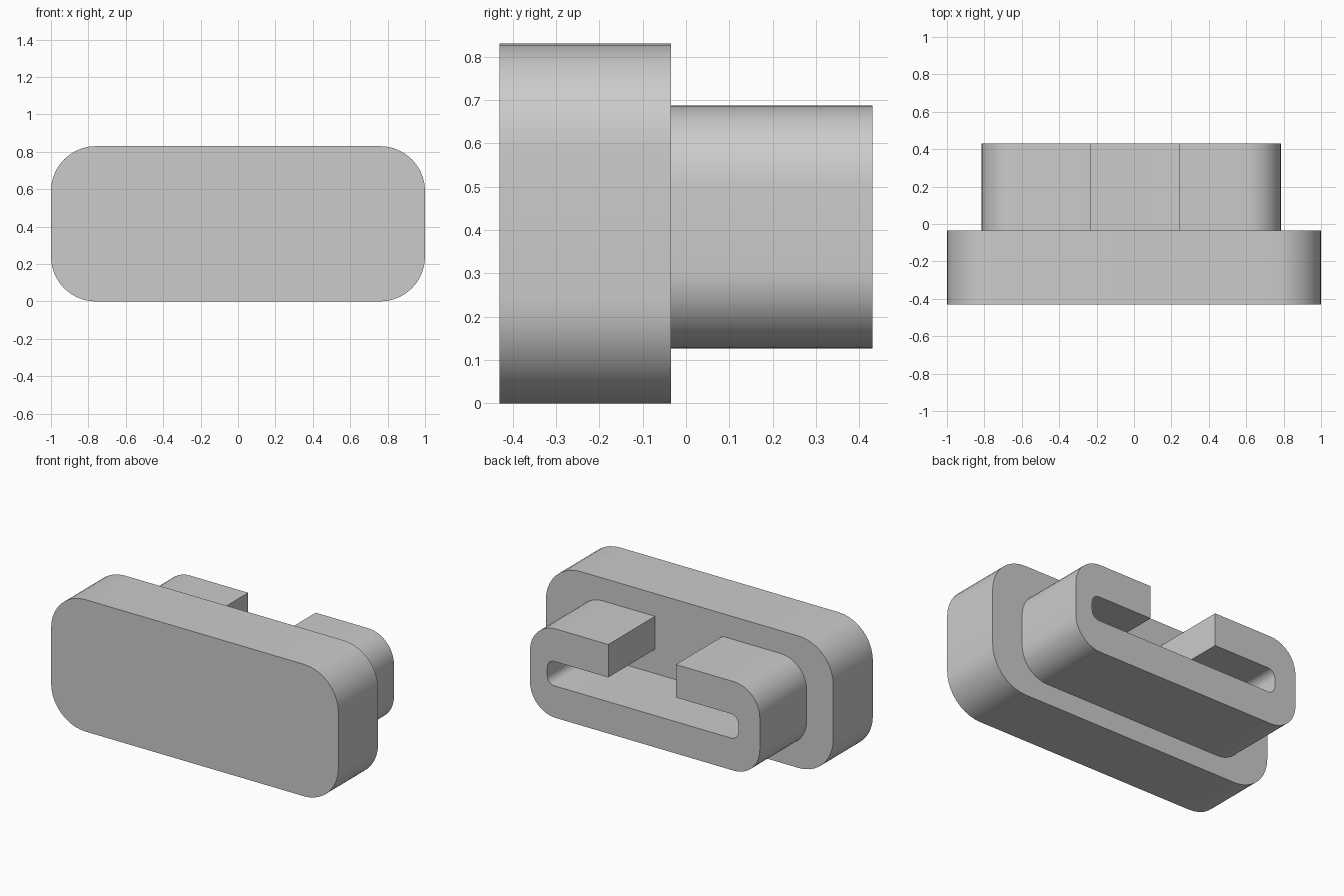
import bpy, bmesh, math
from mathutils import Vector

cube = bpy.data.objects.get("Cube")
if cube:
    bpy.data.objects.remove(cube, do_unlink=True)

grey = bpy.data.materials.new("plain grey")
grey.use_nodes = True
colour = (0.6, 0.6, 0.6, 1)
grey.diffuse_color = colour
grey.node_tree.nodes["Principled BSDF"].inputs["Base Color"].default_value = colour


def rounded(corners, steps=10):
    """Outline in x, z from (x, z, radius) right-angled corners."""
    out = []
    for i, (x, z, r) in enumerate(corners):
        p = Vector((x, z))
        if r == 0:
            out.append(p)
            continue
        to_prev = (Vector(corners[i - 1][:2]) - p).normalized()
        to_next = (Vector(corners[(i + 1) % len(corners)][:2]) - p).normalized()
        centre = p + (to_prev + to_next) * r
        for k in range(steps + 1):
            a = math.pi / 2 * k / steps
            out.append(centre - to_next * r * math.cos(a) - to_prev * r * math.sin(a))
    return out


def extrude(name, outline, y0, y1):
    """Solid prism from an x, z outline running from y0 to y1."""
    bm = bmesh.new()
    face = bm.faces.new([bm.verts.new((p.x, y0, p.y)) for p in outline])
    new = bmesh.ops.extrude_face_region(bm, geom=[face], use_keep_orig=True)["geom"]
    moved = [v for v in new if isinstance(v, bmesh.types.BMVert)]
    bmesh.ops.translate(bm, verts=moved, vec=(0, y1 - y0, 0))
    bmesh.ops.recalc_face_normals(bm, faces=bm.faces)
    mesh = bpy.data.meshes.new(name)
    bm.to_mesh(mesh)
    bm.free()
    mesh.materials.append(grey)
    obj = bpy.data.objects.new(name, mesh)
    bpy.context.collection.objects.link(obj)
    bpy.ops.object.select_all(action='DESELECT')
    obj.select_set(True)
    bpy.context.view_layer.objects.active = obj
    bpy.ops.object.shade_smooth_by_angle(angle=math.radians(30))
    return obj


FRONT, JOIN, BACK = -0.43, -0.035, 0.43

# Front plate with rounded corners
R = 0.24
extrude("front_plate", rounded([(-1, 0, R), (1, 0, R), (1, 0.83, R), (-1, 0.83, R)]),
        FRONT, JOIN)

# C-shaped channel on the back, open at the top
left, right, low, high = -0.815, 0.785, 0.127, 0.687
gap_left, gap_right = -0.23, 0.24
slot, floor, roof = 0.665, 0.327, 0.48
R, r = 0.18, 0.05
extrude("slotted_channel", rounded([
    (left, low, R), (right, low, R), (right, high, R), (gap_right, high, 0),
    (gap_right, roof, 0), (slot, roof, r), (slot, floor, r),
    (-slot, floor, r), (-slot, roof, r), (gap_left, roof, 0),
    (gap_left, high, 0), (left, high, R)]), JOIN, BACK)
